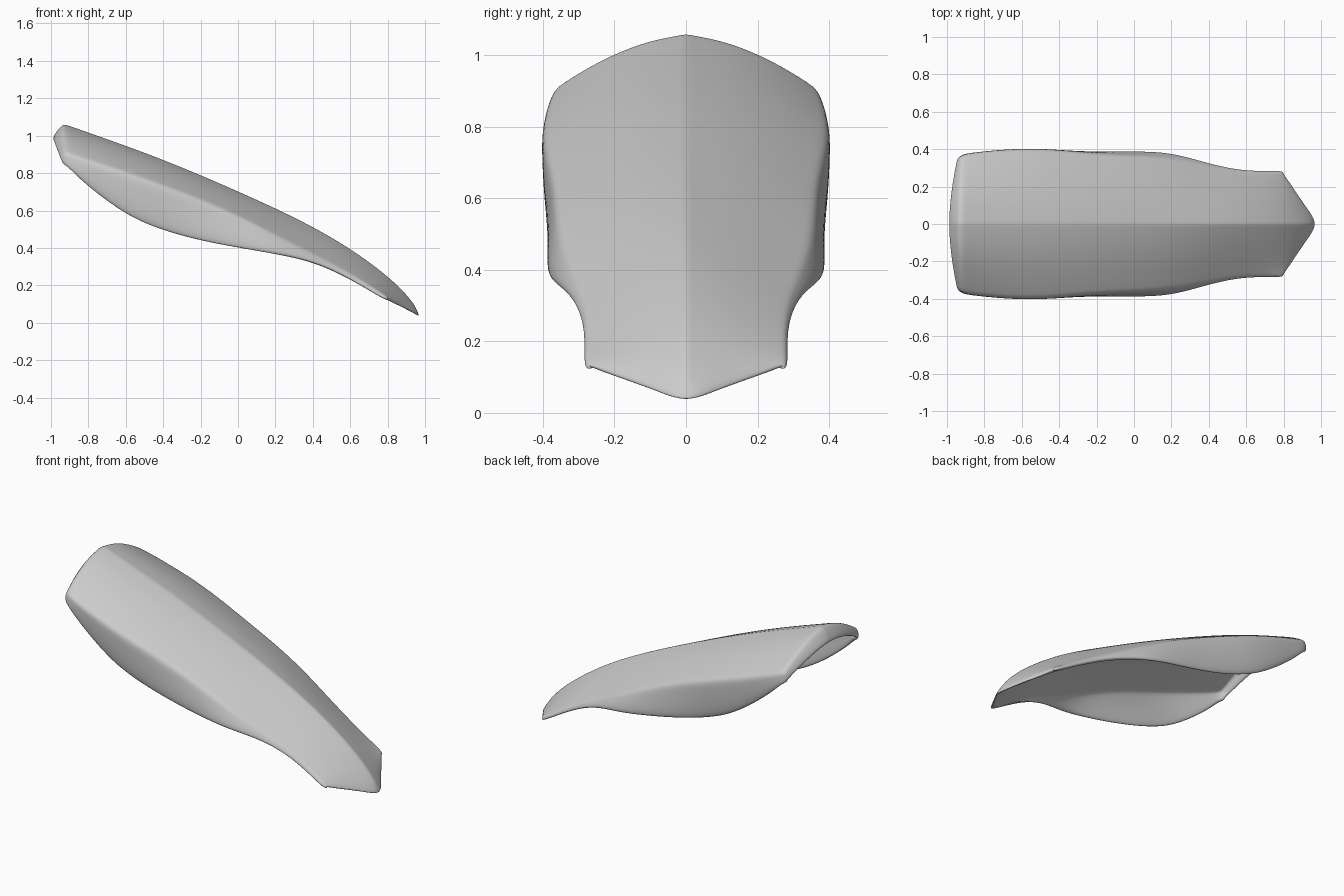
import bpy
import bmesh

cube = bpy.data.objects.get("Cube")
if cube:
    bpy.data.objects.remove(cube)

mat = bpy.data.materials.new("plain_grey")
mat.use_nodes = True
GREY = (0.6, 0.6, 0.6, 1)
mat.diffuse_color = GREY
mat.node_tree.nodes["Principled BSDF"].inputs["Base Color"].default_value = GREY

# Cross-sections: ridge (x, z), shoulder (x, y, z), flap bottom (x, y, z)
sections = [
    ((-1.0, 0.99), (-0.955, 0.34, 0.875), (-0.94, 0.35, 0.845)),
    ((-0.935, 1.065), (-0.925, 0.365, 0.91), (-0.91, 0.375, 0.83)),
    ((-0.85, 1.035), (-0.84, 0.385, 0.88), (-0.83, 0.378, 0.745)),
    ((-0.6, 0.947), (-0.6, 0.408, 0.80), (-0.6, 0.39, 0.567)),
    ((-0.4, 0.872), (-0.4, 0.398, 0.73), (-0.4, 0.385, 0.487)),
    ((-0.2, 0.79), (-0.2, 0.375, 0.655), (-0.2, 0.387, 0.435)),
    ((0.0, 0.703), (0.0, 0.365, 0.57), (0.0, 0.393, 0.4)),
    ((0.2, 0.613), (0.2, 0.35, 0.47), (0.2, 0.39, 0.37)),
    ((0.4, 0.515), (0.4, 0.305, 0.37), (0.4, 0.325, 0.33)),
    ((0.6, 0.4), (0.58, 0.272, 0.28), (0.58, 0.283, 0.245)),
    ((0.86, 0.21), (0.75, 0.276, 0.17), (0.75, 0.283, 0.14)),
    ((1.0, 0.03), (0.805, 0.276, 0.14), (0.80, 0.28, 0.115)),
]
steps = (0.0, 0.3, 0.6, 0.85, 1.0)

# Half of the shell cage
bm = bmesh.new()
rows = []
for i, ((rx, rz), (sx, sy, sz), low) in enumerate(sections):
    power = 1.8 - 0.8 * i / (len(sections) - 1)
    row = [bm.verts.new((rx + (sx - rx) * t ** power, sy * t,
                         rz + (sz - rz) * t ** power)) for t in steps]
    mid = [(a + b) / 2 for a, b in zip((sx, sy, sz), low)]
    mid[1] += 0.006
    row += [bm.verts.new(mid), bm.verts.new(low)]
    rows.append(row)
for a, b in zip(rows, rows[1:]):
    for j in range(len(a) - 1):
        bm.faces.new((a[j], b[j], b[j + 1], a[j + 1]))

# Creases on ridge, shoulder and back lip
crease = bm.edges.layers.float.new("crease_edge")


def crease_line(verts, amount):
    for p, q in zip(verts, verts[1:]):
        bm.edges.get((p, q))[crease] = amount


crease_line([r[0] for r in rows], 0.9)
crease_line([r[4] for r in rows], 0.3)
crease_line(rows[1][:5], 0.35)

# Mirror to the other side
half = bm.verts[:] + bm.edges[:] + bm.faces[:]
bmesh.ops.mirror(bm, geom=half, axis="Y", merge_dist=0.0001)
bmesh.ops.recalc_face_normals(bm, faces=bm.faces[:])
if sum(f.normal.z for f in bm.faces) < 0:
    bmesh.ops.reverse_faces(bm, faces=bm.faces[:])
mesh = bpy.data.meshes.new("armour_shell")
bm.to_mesh(mesh)
bm.free()
shell = bpy.data.objects.new("armour_shell", mesh)
bpy.context.collection.objects.link(shell)
mesh.materials.append(mat)

# Thickness with rounded rim
solid = shell.modifiers.new("thickness", "SOLIDIFY")
solid.thickness = 0.027
solid.offset = -1
smooth = shell.modifiers.new("smooth", "SUBSURF")
smooth.levels = smooth.render_levels = 3

bpy.context.view_layer.objects.active = shell
shell.select_set(True)
bpy.ops.object.shade_smooth()
